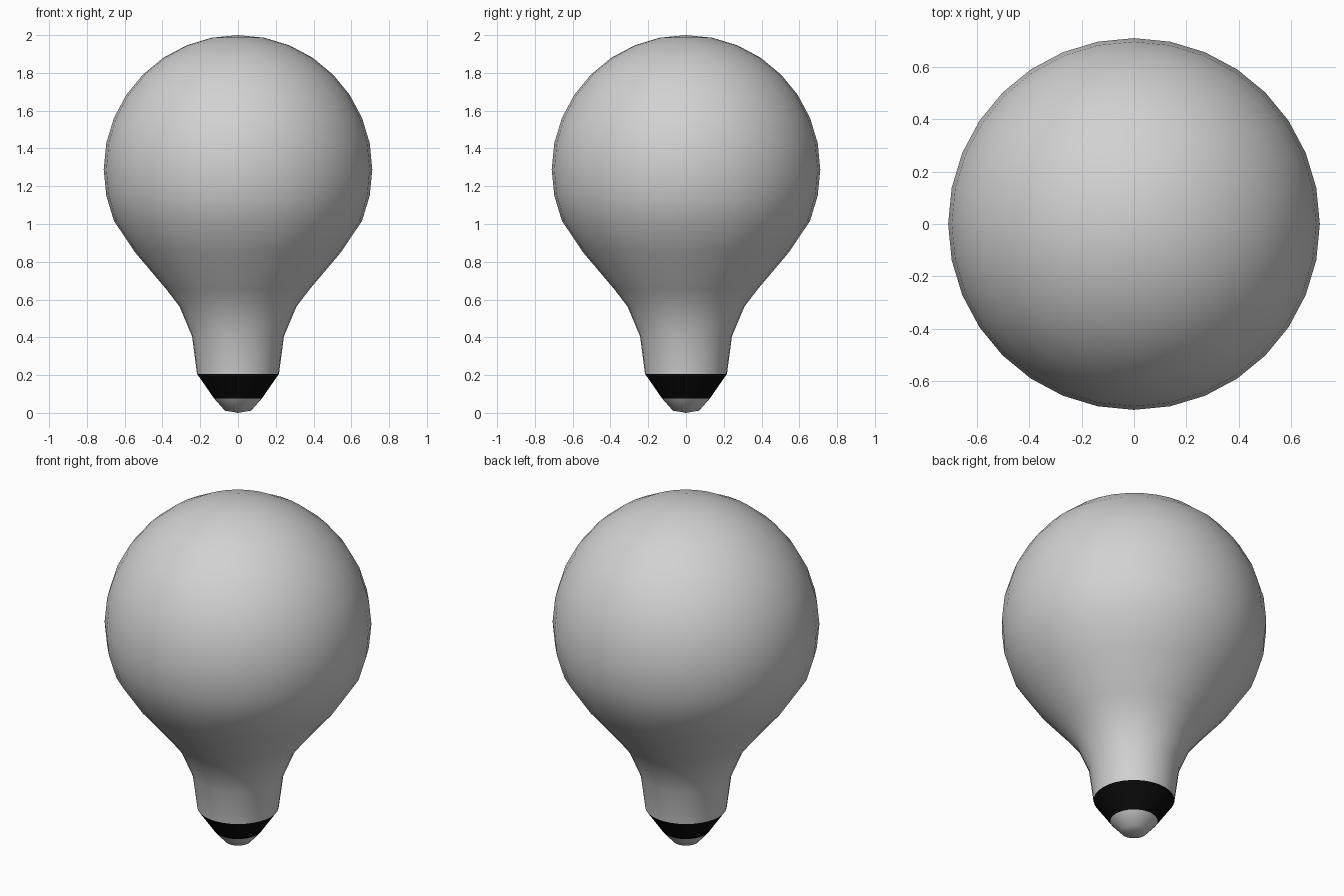
import bpy
import bmesh
from math import sin, cos, pi, radians

SEGMENTS = 32
RADIUS = 0.711
CENTRE_Z = 2 - RADIUS

cube = bpy.data.objects.get("Cube")
if cube:
    bpy.data.objects.remove(cube, do_unlink=True)


def make_material(name, value):
    mat = bpy.data.materials.new(name)
    mat.use_nodes = True
    colour = (value, value, value, 1)
    mat.diffuse_color = colour
    mat.node_tree.nodes["Principled BSDF"].inputs["Base Color"].default_value = colour
    return mat


def lathe(name, profile, mat):
    """Turn a (radius, height) profile, listed bottom to top, around z."""
    bm = bmesh.new()
    rings = []
    for r, z in profile:
        count = SEGMENTS if r > 0 else 1
        rings.append([bm.verts.new((r * cos(2 * pi * i / SEGMENTS),
                                    r * sin(2 * pi * i / SEGMENTS), z))
                      for i in range(count)])
    for low, high in zip(rings, rings[1:]):
        for i in range(SEGMENTS):
            j = (i + 1) % SEGMENTS
            corners = [low[i % len(low)], low[j % len(low)],
                       high[j % len(high)], high[i % len(high)]]
            bm.faces.new(list(dict.fromkeys(corners)))
    mesh = bpy.data.meshes.new(name)
    bm.to_mesh(mesh)
    bm.free()
    mesh.materials.append(mat)
    obj = bpy.data.objects.new(name, mesh)
    bpy.context.collection.objects.link(obj)
    bpy.ops.object.select_all(action='DESELECT')
    obj.select_set(True)
    bpy.context.view_layer.objects.active = obj
    bpy.ops.object.shade_smooth_by_angle(angle=radians(40))
    return obj


grey = make_material("light grey", 0.64)
black = make_material("black", 0.003)

# Bulb: flared neck running into a round globe
neck = [(0.217, 0.207), (0.243, 0.405), (0.31, 0.564), (0.38, 0.655), (0.545, 0.85)]
globe = [(RADIUS * cos(a), CENTRE_Z + RADIUS * sin(a))
         for a in (pi * k / 16 for k in range(-2, 8))]
lathe("bulb", neck + globe + [(0, 2)], grey)

# Insulator: dark tapered band under the neck
lathe("insulator", [(0.127, 0.077), (0.217, 0.207)], black)

# Contact: small tip with a nearly flat end
lathe("contact_tip", [(0, 0), (0.07, 0.012), (0.127, 0.077)], grey)
